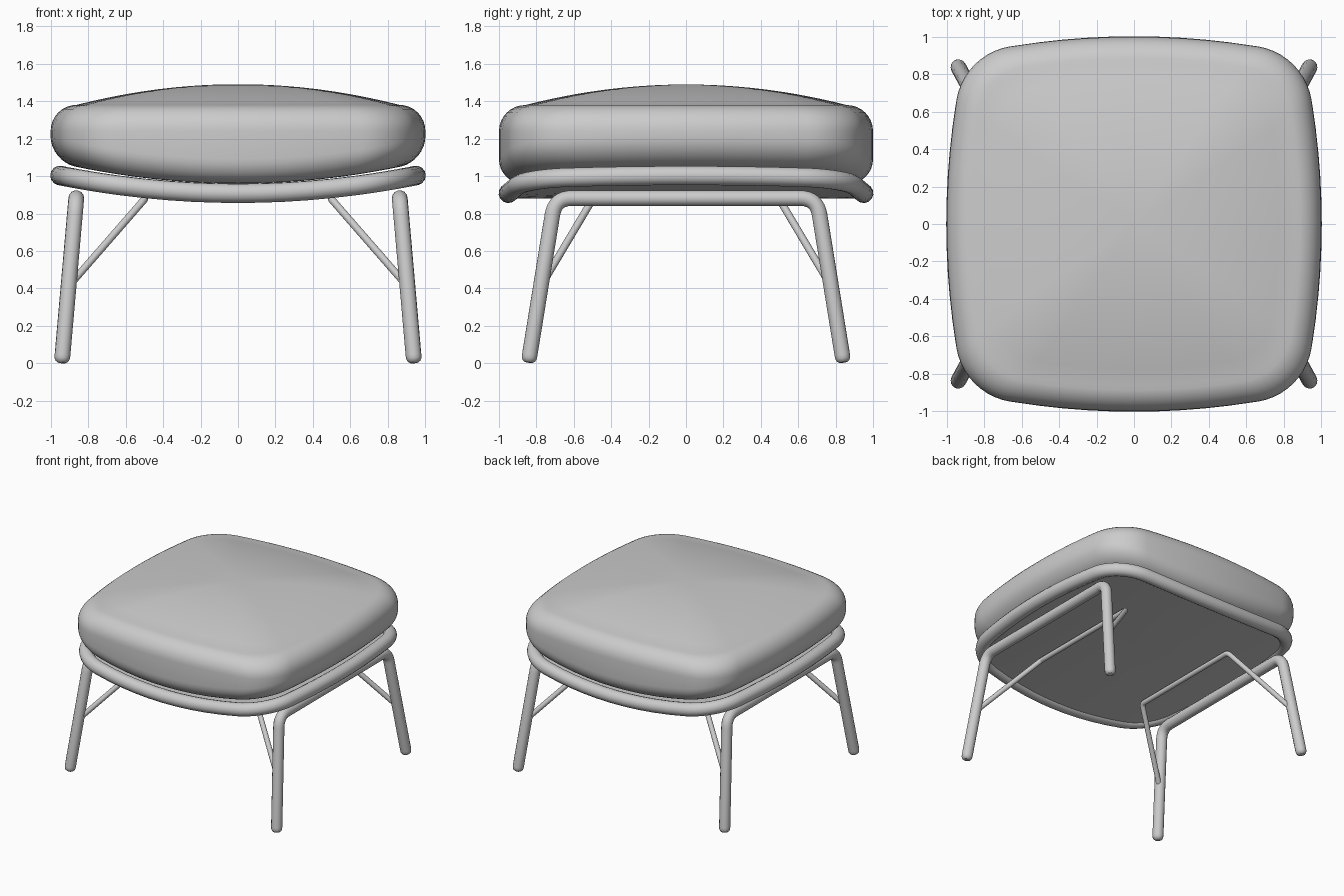
import bpy, bmesh, math
from mathutils import Vector

cube = bpy.data.objects.get("Cube")
if cube:
    bpy.data.objects.remove(cube, do_unlink=True)

grey = bpy.data.materials.new("light grey")
grey.use_nodes = True
grey.diffuse_color = (0.6, 0.6, 0.6, 1)
grey.node_tree.nodes["Principled BSDF"].inputs["Base Color"].default_value = (0.6, 0.6, 0.6, 1)


def outline():
    """Bowed square with round corners, as points around the origin."""
    half, bow, steps = 0.66, 0.12, 10
    end = Vector((half, 1 - bow * half ** 2))
    start = end.yx
    d = Vector((1, -2 * bow * half)).normalized() * 0.15
    side = [Vector((1 - bow * y * y, y)) for y in
            (half * (2 * i / steps - 1) for i in range(steps))]
    c1, c2 = start + d.yx, end + d
    corner = []
    for i in range(steps):
        t = i / steps
        u = 1 - t
        corner.append(start * u**3 + c1 * 3*u*u*t + c2 * 3*u*t*t + end * t**3)
    pts = []
    for q in range(4):
        for p in side + corner:
            v = p.copy()
            for _ in range(q):
                v = Vector((-v.y, v.x))
            pts.append(v)
    return pts


OUT = outline()


def sag(x):
    """Upward curve of the seat frame towards its sides."""
    return 0.105 * x * x


def ring_solid(name, rings, angle):
    """Closed body from scaled outlines; each ring is (scale, height function)."""
    bm = bmesh.new()
    loops = [[bm.verts.new((p.x * s, p.y * s, f(p.x * s))) for p in OUT] for s, f in rings]
    n = len(OUT)
    for a, b in zip(loops, loops[1:]):
        for i in range(n):
            j = (i + 1) % n
            bm.faces.new((a[i], a[j], b[j], b[i]))
    for loop, (s, f) in ((loops[0], rings[0]), (loops[-1], rings[-1])):
        mid = bm.verts.new((0, 0, f(0)))
        for i in range(n):
            bm.faces.new((loop[i], loop[(i + 1) % n], mid))
    bmesh.ops.recalc_face_normals(bm, faces=bm.faces)
    mesh = bpy.data.meshes.new(name)
    bm.to_mesh(mesh)
    bm.free()
    finish(bpy.data.objects.new(name, mesh), angle)


def finish(obj, angle, convert=False):
    bpy.context.collection.objects.link(obj)
    bpy.ops.object.select_all(action='DESELECT')
    obj.select_set(True)
    bpy.context.view_layer.objects.active = obj
    if convert:
        bpy.ops.object.convert(target='MESH')
        obj = bpy.context.object
    obj.data.materials.clear()
    obj.data.materials.append(grey)
    bpy.ops.object.shade_smooth_by_angle(angle=math.radians(angle))


def tube(name, pts, radius, closed=False, tips=()):
    """Round tube along points; tips gives radius factors at both ends."""
    cu = bpy.data.curves.new(name, 'CURVE')
    cu.dimensions = '3D'
    cu.bevel_depth = radius
    cu.bevel_resolution = 5
    cu.use_fill_caps = True
    sp = cu.splines.new('POLY')
    sp.points.add(len(pts) - 1)
    for p, co in zip(sp.points, pts):
        p.co = (*co, 1)
    for i, r in enumerate(tips):
        sp.points[i].radius = sp.points[-1 - i].radius = r
    sp.use_cyclic_u = closed
    finish(bpy.data.objects.new(name, cu), 50, True)


def rounded(pts, r, steps=8):
    """Replace inner corners of a path by short curves."""
    out = [pts[0]]
    for a, b, c in zip(pts, pts[1:], pts[2:]):
        p, q = b + (a - b).normalized() * r, b + (c - b).normalized() * r
        for i in range(steps + 1):
            t = i / steps
            out.append(p * (1 - t)**2 + b * 2 * t * (1 - t) + q * t * t)
    return out + [pts[-1]]


# Cushion: sagging underside, rounded rim and domed top
def under(h):
    return lambda x: 0.96 + 0.12 * x * x + h


def level(z):
    return lambda x: z


rim, low, steps = 0.14, 0.13, 8
rings = [(s, under(0)) for s in (0.2, 0.4, 0.6, 0.75)]
for i in range(steps + 1):
    a = math.pi / 2 * i / steps
    rings.append((1 - low * (1 - math.sin(a)), under(low * (1 - math.cos(a)))))
for i in range(steps + 1):
    a = math.pi / 2 * i / steps
    rings.append((1 - rim * (1 - math.cos(a)), level(1.38 - rim * (1 - math.sin(a)))))
edge = 1 - rim
for i in range(1, 10):
    s = 1 - i / 10
    rings.append((edge * s, level(1.38 + 0.11 * (1 - s * s))))
ring_solid("cushion", rings, 60)

# Seat panel and the tube rail around it
scales = (0.2, 0.4, 0.6, 0.8, 0.95)
panel = [(s, lambda x: 0.88 + sag(x)) for s in scales]
panel += [(s, lambda x: 0.92 + sag(x)) for s in reversed(scales)]
ring_solid("seat_panel", panel, 40)
tube("seat_rail", [(p.x * 0.95, p.y * 0.95, 0.908 + sag(p.x * 0.95)) for p in OUT], 0.052, True)

# Leg hoops and thin braces on each side
for side, sx in (("left", 1), ("right", -1)):
    foot = Vector((0.94 * sx, -0.842, 0.004))
    top = Vector((0.863 * sx, -0.70, 0.882))
    mirror = Vector((1, -1, 1))
    path = rounded([foot, top, top * mirror, foot * mirror], 0.09)
    axis = (top - foot).normalized()
    cap = [foot + axis * h for h in (0, 0.008, 0.022, 0.04)]
    path = cap + path[1:-1] + [p * mirror for p in reversed(cap)]
    tube(side + "_leg_hoop", path, 0.042, tips=(0.5, 0.8, 0.96, 1))

    low_end = Vector((0.9 * sx, -0.773, 0.416))
    high = Vector((0.5 * sx, -0.5, 0.875))
    brace = rounded([low_end, high, high * mirror, low_end * mirror], 0.025, 4)
    tube(side + "_brace", brace, 0.02)
